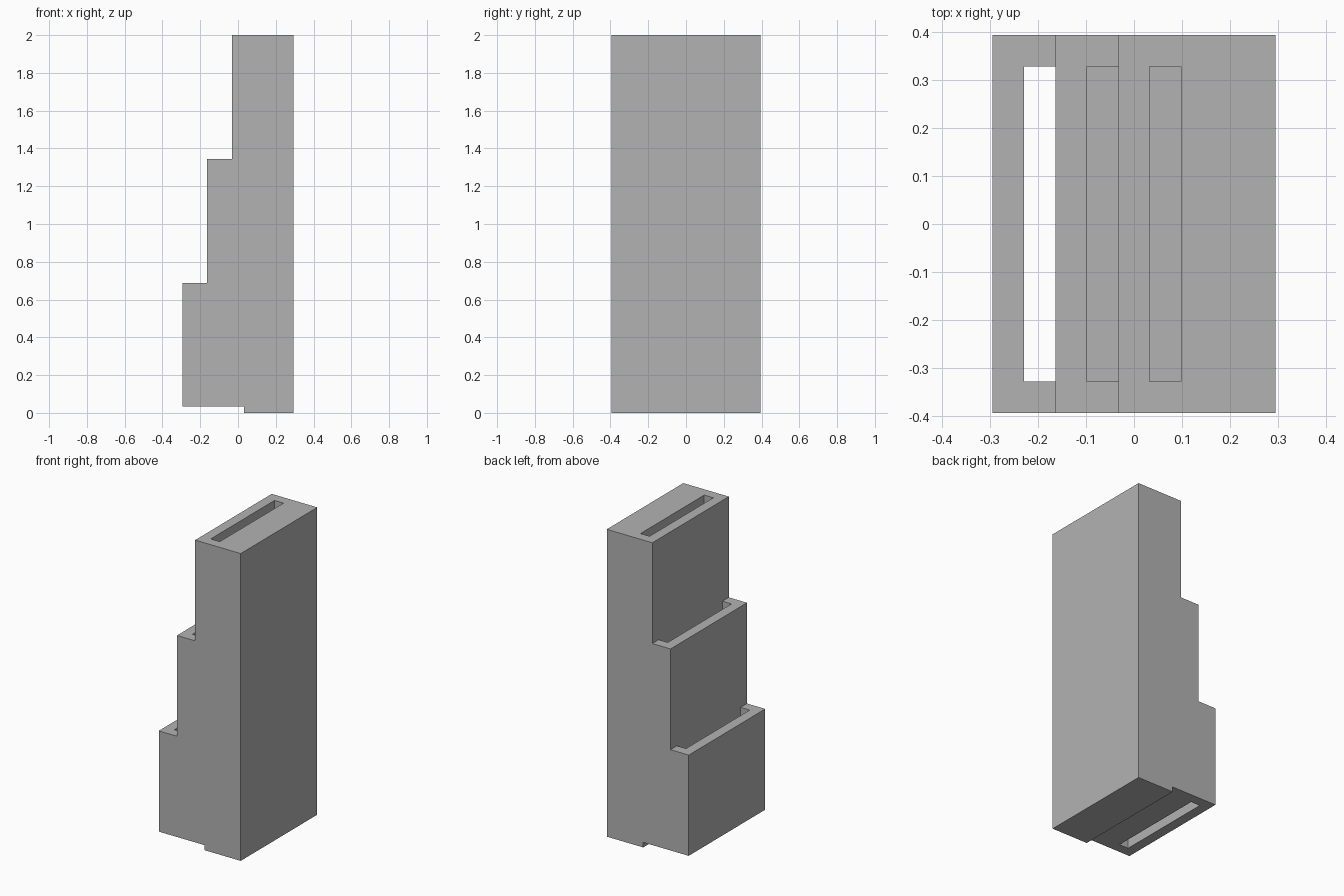
import bpy
import bmesh
from mathutils import Matrix, Vector

cube = bpy.data.objects.get("Cube")
if cube:
    bpy.data.objects.remove(cube, do_unlink=True)

U = 2 / 30.5            # module: wall thickness and slot width
WIDTH, DEPTH = 9, 12    # in modules
FOOT, STEP = 0.5, 10    # foot height and height of each tier

grey = bpy.data.materials.new("plain grey")
grey.use_nodes = True
colour = (0.45, 0.45, 0.45, 1)
grey.diffuse_color = colour
grey.node_tree.nodes["Principled BSDF"].inputs["Base Color"].default_value = colour


def point(x, y, z):
    return Vector(((x - WIDTH / 2) * U, (y - DEPTH / 2) * U, z * U))


def make_object(name, bm):
    bmesh.ops.recalc_face_normals(bm, faces=bm.faces)
    mesh = bpy.data.meshes.new(name)
    bm.to_mesh(mesh)
    bm.free()
    mesh.materials.append(grey)
    obj = bpy.data.objects.new(name, mesh)
    bpy.context.collection.objects.link(obj)
    return obj


# Stepped body: side profile pushed through the depth
profile = [(5, 0), (WIDTH, 0), (WIDTH, FOOT + 3 * STEP)]
for tier in (2, 1, 0):
    top = FOOT + (tier + 1) * STEP
    profile += [(2 * tier, top), (2 * tier, top - STEP)]
    if tier:
        profile[-1] = (2 * tier, top - STEP)
profile.append((5, FOOT))

bm = bmesh.new()
face = bm.faces.new([bm.verts.new(point(x, 0, z)) for x, z in profile])
extruded = bmesh.ops.extrude_face_region(bm, geom=[face])["geom"]
bmesh.ops.translate(bm, vec=(0, DEPTH * U, 0),
                    verts=[v for v in extruded if isinstance(v, bmesh.types.BMVert)])
body = make_object("stepped_holder", bm)

# One slot per tier; the lowest is open underneath
bm = bmesh.new()
for tier in range(3):
    low = FOOT + tier * STEP - (1 if tier == 0 else 0)
    high = FOOT + (tier + 1) * STEP + 1
    a = point(2 * tier + 1, 1, low)
    b = point(2 * tier + 2, DEPTH - 1, high)
    bmesh.ops.create_cube(bm, size=1, matrix=Matrix.Translation((a + b) / 2)
                          @ Matrix.Diagonal((*(b - a), 1)))
cutter = make_object("slot_cutter", bm)
cutter.hide_render = True

cut = body.modifiers.new("slots", "BOOLEAN")
cut.operation = "DIFFERENCE"
cut.solver = "EXACT"
cut.object = cutter
bpy.context.view_layer.objects.active = body
bpy.ops.object.modifier_apply(modifier=cut.name)
bpy.data.objects.remove(cutter, do_unlink=True)
